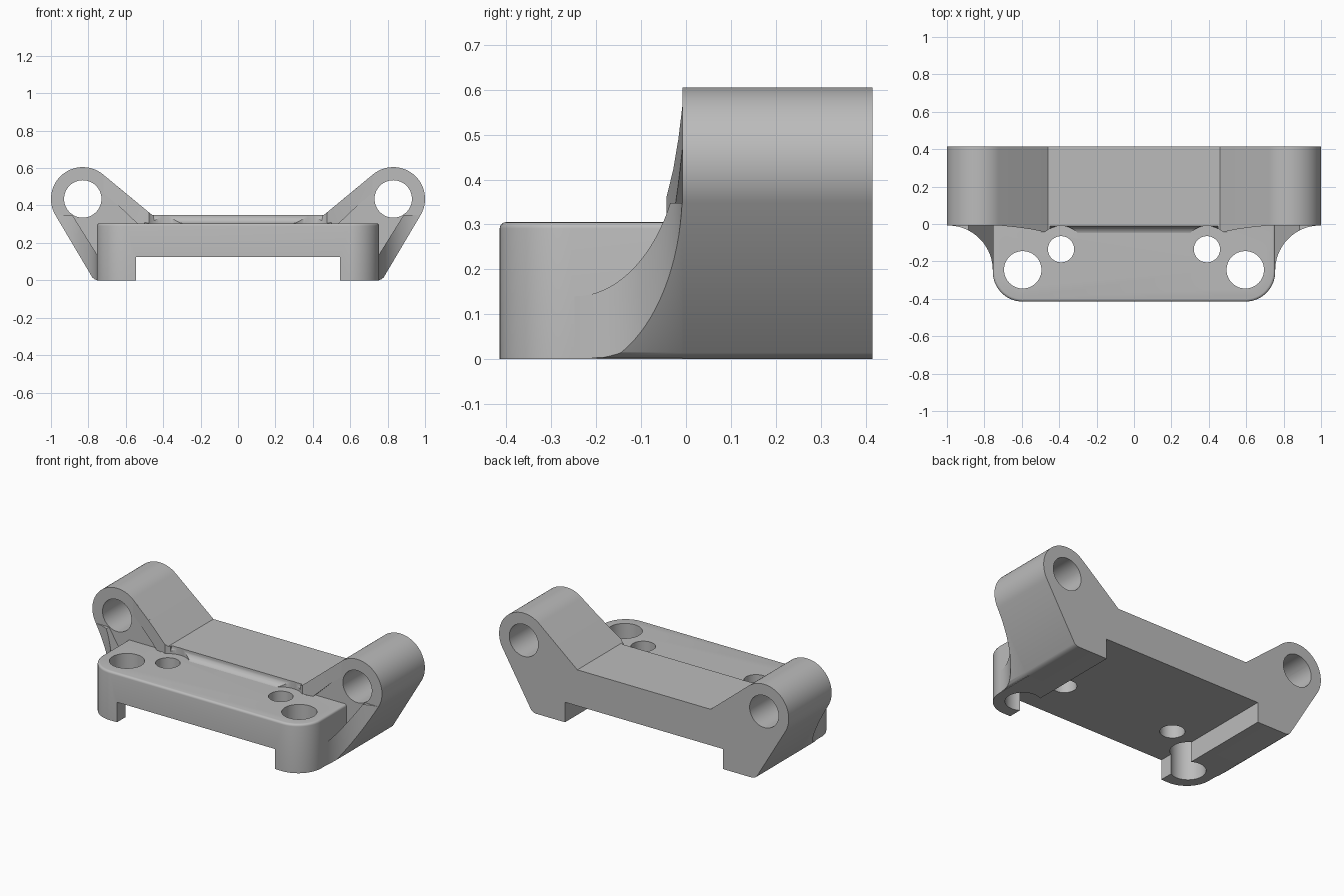
import bpy, bmesh
from math import sin, cos, radians

if "Cube" in bpy.data.objects:
    bpy.data.objects.remove(bpy.data.objects["Cube"], do_unlink=True)

grey = bpy.data.materials.new("plain grey")
grey.use_nodes = True
grey.diffuse_color = (0.5, 0.5, 0.5, 1)
grey.node_tree.nodes["Principled BSDF"].inputs["Base Color"].default_value = (0.5, 0.5, 0.5, 1)

REAR_FACE = -0.008   # front face of the rear bracket
HALF_DEPTH = 0.415


def arc(cx, cy, r, a0, a1, n=16):
    angles = [radians(a0 + (a1 - a0) * i / n) for i in range(n + 1)]
    return [(cx + r * cos(a), cy + r * sin(a)) for a in angles]


def prism(name, points, axis, low, high):
    """Extrude a 2D outline along one axis."""
    place = {"x": lambda u, v, w: (w, u, v),
             "y": lambda u, v, w: (u, w, v),
             "z": lambda u, v, w: (u, v, w)}[axis]
    bm = bmesh.new()
    rings = [[bm.verts.new(place(u, v, w)) for u, v in points] for w in (low, high)]
    bm.faces.new(rings[0])
    bm.faces.new(rings[1])
    n = len(points)
    for i in range(n):
        j = (i + 1) % n
        bm.faces.new((rings[0][i], rings[0][j], rings[1][j], rings[1][i]))
    bmesh.ops.recalc_face_normals(bm, faces=bm.faces)
    mesh = bpy.data.meshes.new(name)
    bm.to_mesh(mesh)
    bm.free()
    mesh.materials.append(grey)
    obj = bpy.data.objects.new(name, mesh)
    bpy.context.collection.objects.link(obj)
    return obj


def combine(obj, tool, operation):
    """Apply a boolean and discard the tool."""
    mod = obj.modifiers.new("cut", "BOOLEAN")
    mod.operation, mod.solver, mod.object = operation, "EXACT", tool
    bpy.context.view_layer.objects.active = obj
    bpy.ops.object.modifier_apply(modifier=mod.name)
    bpy.data.objects.remove(tool, do_unlink=True)


def drill(obj, axis, u, v, r, low=-1, high=1):
    circle = arc(u, v, r, 0, 360, 48)[:-1]
    combine(obj, prism("drill", circle, axis, low, high), "DIFFERENCE")


def mirrored(points):
    return [(-u, v) for u, v in reversed(points)]


def flip(points, side):
    return [(side * u, v) for u, v in points]


# Rear bracket: slotted base with two raised, rounded ears
half = [(0.545, 0.125), (0.545, 0), (0.745, 0), (0.764, 0.004), (0.778, 0.014)]
half += arc(0.83, 0.435, 0.17, -30.7, 129.5, 40) + [(0.46, 0.35)]
rear = prism("rear_bracket", half + mirrored(half), "y", REAR_FACE, HALF_DEPTH)
for side in (-1, 1):
    drill(rear, "y", side * 0.83, 0.435, 0.1)

# Front plate: rounded corners, softened top rim, slot underneath
corner = [(0.755, REAR_FACE)] + arc(0.595, -0.255, 0.16, 0, -90)
plate = prism("front_plate", corner + mirrored(corner), "z", 0, 0.305)
bm = bmesh.new()
bm.from_mesh(plate.data)
rim = [e for e in bm.edges if all(v.co.z > 0.3 for v in e.verts)
       and not all(v.co.y > REAR_FACE - 0.001 for v in e.verts)]
bmesh.ops.bevel(bm, geom=rim, offset=0.014, segments=4, profile=0.5, affect="EDGES")
bm.to_mesh(plate.data)
bm.free()
slot = [(-0.545, -0.1), (0.545, -0.1), (0.545, 0.125), (-0.545, 0.125)]
combine(plate, prism("slot", slot, "y", -1, 1), "DIFFERENCE")
for side in (-1, 1):
    drill(plate, "z", side * 0.595, -0.245, 0.1)
    drill(plate, "z", side * 0.39, -0.135, 0.07)

# Concave strip easing the plate into the rear step, cleared around the small holes
cove = arc(-0.058, 0.35, 0.046, -90, 0, 10) + [(0.0, 0.35), (0.0, 0.295), (-0.058, 0.295)]
strip = prism("step_fillet", cove, "x", -0.5, 0.5)
for side in (-1, 1):
    drill(strip, "z", side * 0.39, -0.135, 0.125)

parts = [rear, plate, strip]
for side, word in ((1, "left"), (-1, "right")):
    # Curved gusset between the plate side and the ear
    sweep = arc(0.995, -0.248, 0.24, 180, 90, 24) + [(0.995, 0.0), (0.745, 0.0), (0.745, -0.248)]
    gusset = prism("side_gusset_" + word, flip(sweep, side), "z", -0.1, 0.6)
    band = [(0.74, 0), (0.745, 0), (0.764, 0.004), (0.778, 0.014),
            (0.976, 0.348), (0.885, 0.348), (0.755, 0.14), (0.74, 0.14)]
    combine(gusset, prism("band", flip(band, side), "y", -1, 1), "INTERSECT")

    # Tapered rib under the upper slope of the ear
    taper = [(0.45, -0.05), (0.48, -0.042), (0.55, -0.028), (0.63, -0.017),
             (0.72, REAR_FACE), (0.72, 0.0), (0.45, 0.0)]
    rib = prism("upper_rib_" + word, flip(taper, side), "z", 0, 1)
    slope = [(0.44, 0.295), (0.53, 0.295), (0.64, 0.4), (0.722, 0.47), (0.722, 0.566),
             (0.46, 0.35), (0.44, 0.35)]
    combine(rib, prism("slope", flip(slope, side), "y", -1, 1), "INTERSECT")
    drill(rib, "z", side * 0.39, -0.135, 0.125)
    parts += [gusset, rib]

# Smooth the round faces and keep the machined edges crisp
bpy.ops.object.select_all(action="DESELECT")
for obj in parts:
    obj.select_set(True)
bpy.context.view_layer.objects.active = rear
bpy.ops.object.shade_smooth_by_angle(angle=radians(28))
